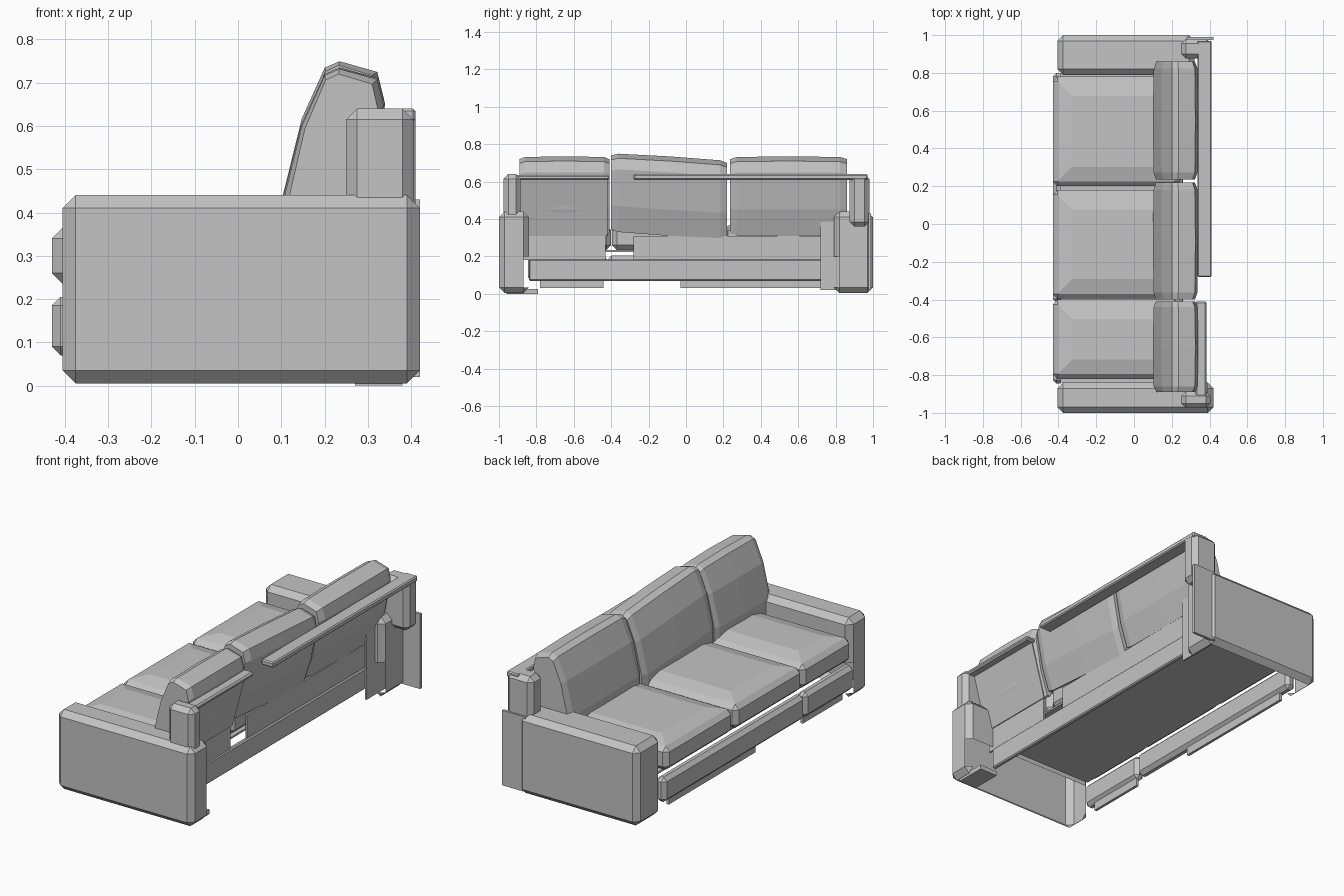
import bpy, bmesh

if "Cube" in bpy.data.objects:
    bpy.data.objects.remove(bpy.data.objects["Cube"])

mat = bpy.data.materials.new("grey fabric")
mat.diffuse_color = (0.55, 0.55, 0.55, 1)
mat.use_nodes = True
mat.node_tree.nodes["Principled BSDF"].inputs["Base Color"].default_value = mat.diffuse_color


def finish(name, bm):
    me = bpy.data.meshes.new(name)
    bm.to_mesh(me)
    bm.free()
    me.materials.append(mat)
    ob = bpy.data.objects.new(name, me)
    bpy.context.collection.objects.link(ob)
    return ob


def box_mesh(x, y, z, bevel=0.0, lean=0.0):
    """Box from (min, max) ranges, with optional chamfer and lean of the top in x."""
    bm = bmesh.new()
    bmesh.ops.create_cube(bm, size=1)
    for v in bm.verts:
        up = v.co.z > 0
        v.co = [r[0] if c < 0 else r[1] for c, r in zip(v.co, (x, y, z))]
        v.co.x += lean if up else 0
    if bevel:
        bmesh.ops.bevel(bm, geom=bm.edges[:], offset=bevel, segments=1,
                        affect='EDGES', profile=0.5)
    bmesh.ops.recalc_face_normals(bm, faces=bm.faces)
    return bm


def box(name, *args, **kw):
    return finish(name, box_mesh(*args, **kw))


def arm(name, x, y, inner):
    """Chamfered shell, open underneath and on its hidden lower inner side."""
    bm = box_mesh(x, y, (0.005, 0.44), 0.03)
    bmesh.ops.bisect_plane(bm, geom=bm.verts[:] + bm.edges[:] + bm.faces[:],
                           plane_co=(0, 0, 0.2), plane_no=(0, 0, 1))
    bm.normal_update()
    gone = [f for f in bm.faces if f.normal.z < -0.9 or
            (f.normal.y * inner > 0.6 and f.calc_center_median().z < 0.2)]
    bmesh.ops.delete(bm, geom=gone, context='FACES')
    return finish(name, bm)


def seat_cushion(name, y0, y1):
    """Box cushion with a crowned top."""
    bm = box_mesh((-0.43, 0.24), (y0, y1), (0.235, 0.365), 0.025)
    top = max(bm.faces, key=lambda f: f.calc_center_median().z)
    bmesh.ops.inset_individual(bm, faces=[top], thickness=0.11, depth=0.02)
    return finish(name, bm)


def back_cushion(name, y0, y1, tilt=0.0):
    """Leaning pillow: side profile lofted across its width."""
    prof = [(0.10, 0.32), (0.10, 0.42), (0.145, 0.60), (0.20, 0.72),
            (0.235, 0.735), (0.325, 0.71), (0.34, 0.65), (0.30, 0.45), (0.25, 0.31)]
    cx, cz = 0.215, 0.52
    bm = bmesh.new()
    rings = []
    for t, s in ((0, 0.86), (0.06, 0.97), (0.5, 1.0), (0.94, 0.97), (1, 0.86)):
        rings.append([bm.verts.new((cx + (x - cx) * s, y0 + (y1 - y0) * t,
                                    cz + (z - cz) * (0.5 + s / 2) + tilt * (0.5 - t)))
                      for x, z in prof])
    n = len(prof)
    for a, b in zip(rings, rings[1:]):
        for i in range(n):
            j = (i + 1) % n
            bm.faces.new((a[i], a[j], b[j], b[i]))
    bm.faces.new(rings[0])
    bm.faces.new(rings[-1])
    bmesh.ops.recalc_face_normals(bm, faces=bm.faces)
    return finish(name, bm)


# Arms
arm("arm_right", (-0.405, 0.42), (-1.0, -0.84), 1)
arm("arm_left", (-0.405, 0.32), (0.79, 1.0), -1)
box("arm_left_outer_panel", (0.28, 0.42), (0.975, 0.99), (0.02, 0.43))
box("arm_left_rear_panel", (0.265, 0.275), (0.72, 0.96), (0.02, 0.43))

# Cushions, three across
for i, (a, b) in enumerate(((-0.82, -0.40), (-0.395, 0.18), (0.20, 0.78))):
    seat_cushion(f"seat_cushion_{i + 1}", a, b)
back_cushion("back_cushion_1", -0.89, -0.41)
back_cushion("back_cushion_2", -0.40, 0.22, 0.04)
back_cushion("back_cushion_3", 0.235, 0.86)

# Back frame, right part: leaning wall behind the cushion, top and post
box("back_wall_right", (0.255, 0.26), (-0.96, -0.42), (0.31, 0.62), lean=0.085)
box("back_wall_right_lower", (0.245, 0.255), (-0.87, -0.43), (0.18, 0.312))
box("back_top_right", (0.325, 0.385), (-0.96, -0.41), (0.61, 0.635), 0.008)
box("back_post_right", (0.25, 0.405), (-0.975, -0.885), (0.36, 0.64), 0.025)

# Back frame, left part: top strip and corner post
box("back_top_strip", (0.335, 0.41), (-0.28, 0.97), (0.61, 0.64), 0.006)
box("back_post_left", (0.25, 0.41), (0.875, 0.98), (0.36, 0.64), 0.025)

# Base: deck, panels and rails
box("seat_deck", (-0.39, 0.24), (-0.84, 0.80), (0.225, 0.235))
box("back_panel", (0.24, 0.25), (-0.28, 0.80), (0.18, 0.31))
box("back_rail", (0.235, 0.26), (-0.84, 0.79), (0.07, 0.185), 0.006)
for i, (a, b) in enumerate(((-0.845, -0.422), (-0.418, 0.80))):
    box(f"front_rail_{i + 1}", (-0.43, -0.37), (a, b), (0.07, 0.205), 0.02)
for i, (a, b) in enumerate(((-0.78, -0.44), (-0.03, 0.72))):
    box(f"front_plinth_{i + 1}", (-0.40, -0.385), (a, b), (0.03, 0.08))

# Small flap under the rear right corner
box("rear_foot_right", (0.27, 0.38), (-0.96, -0.79), (0.0, 0.025))
